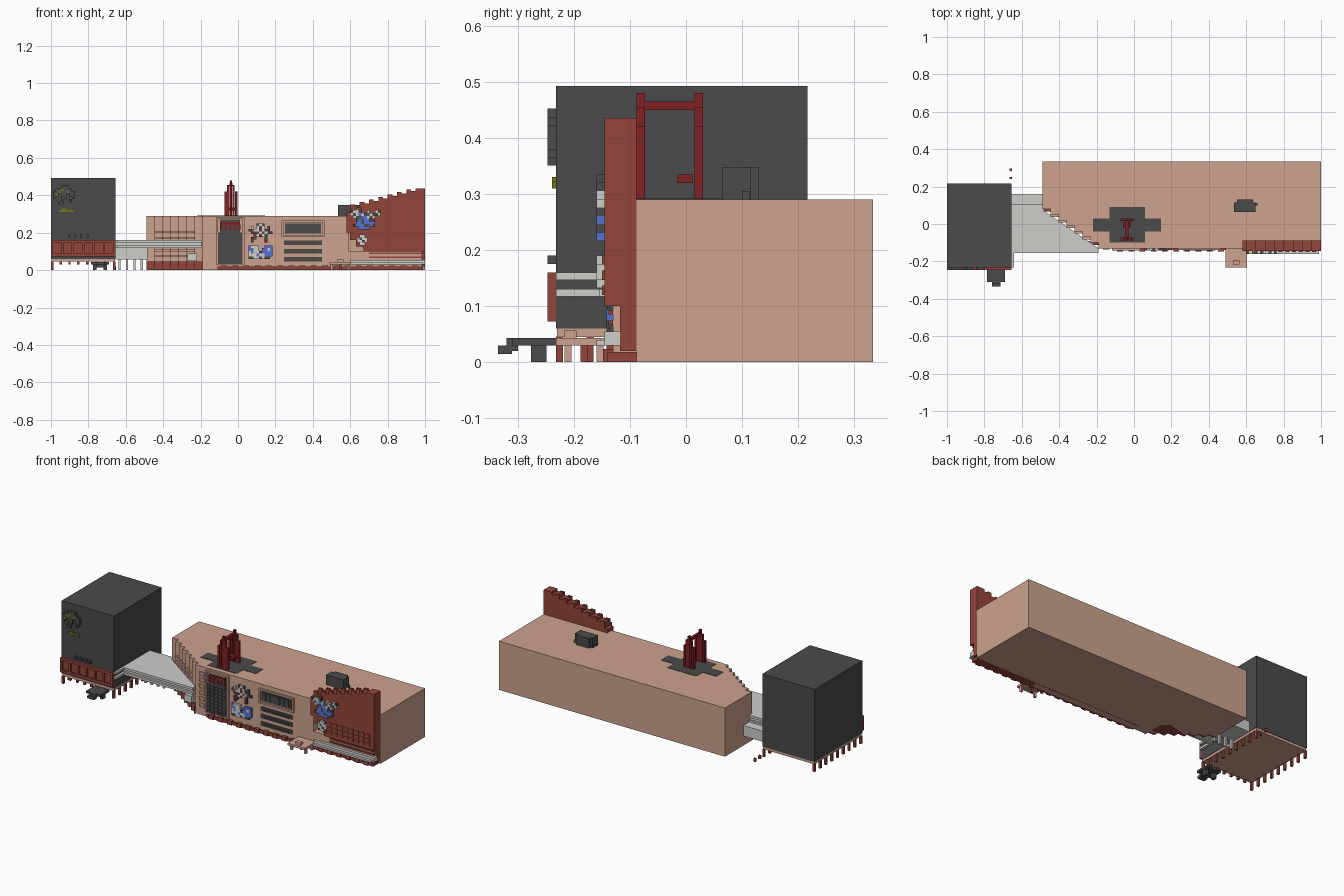
import bpy, bmesh

# ---------- colours ----------
def mat(name, r, g, b):
    m = bpy.data.materials.new(name)
    m.diffuse_color = (r, g, b, 1)
    return m

PEACH = mat("peach", 0.61, 0.365, 0.275)
DARK = mat("charcoal", 0.069, 0.069, 0.069)
BRICK = mat("brick_red", 0.29, 0.06, 0.043)
RED = mat("deep_red", 0.22, 0.015, 0.018)
WHITE = mat("off_white", 0.61, 0.62, 0.59)
BLUE = mat("blue", 0.095, 0.165, 0.63)
OLIVE = mat("olive", 0.18, 0.175, 0.007)

# ---------- helpers ----------
def finish(name, bm, mats):
    bmesh.ops.recalc_face_normals(bm, faces=bm.faces[:])
    me = bpy.data.meshes.new(name)
    bm.to_mesh(me)
    bm.free()
    for m in mats:
        me.materials.append(m)
    ob = bpy.data.objects.new(name, me)
    bpy.context.collection.objects.link(ob)
    return ob

def add_box(bm, x0, x1, y0, y1, z0, z1, index=0):
    vs = [bm.verts.new((x, y, z)) for x in (x0, x1) for y in (y0, y1) for z in (z0, z1)]
    for f in ((0, 1, 3, 2), (4, 6, 7, 5), (0, 4, 5, 1), (2, 3, 7, 6), (0, 2, 6, 4), (1, 5, 7, 3)):
        bm.faces.new([vs[i] for i in f]).material_index = index

def boxes(name, m, *items):
    bm = bmesh.new()
    for b in items:
        add_box(bm, *b)
    return finish(name, bm, [m])

def prism(name, m, pts, a, b, axis="z"):
    """Extrude a profile along z (xy points) or along y (xz points)."""
    bm = bmesh.new()
    place = (lambda p, h: (p[0], p[1], h)) if axis == "z" else (lambda p, h: (p[0], h, p[1]))
    f = bm.faces.new([bm.verts.new(place(p, a)) for p in pts])
    ext = bmesh.ops.extrude_face_region(bm, geom=[f])
    vec = (0, 0, b - a) if axis == "z" else (0, b - a, 0)
    bmesh.ops.translate(bm, vec=vec, verts=[v for v in ext["geom"] if isinstance(v, bmesh.types.BMVert)])
    return finish(name, bm, [m])

def pixels(name, rows, x0, ztop, s, y0, y1):
    """Stepped ornament from a small pattern of coloured cells."""
    key = {"D": DARK, "W": WHITE, "B": BLUE, "O": OLIVE, "R": RED}
    used = sorted(set("".join(rows)) - {"."})
    bm = bmesh.new()
    for r, row in enumerate(rows):
        for c, ch in enumerate(row):
            if ch != ".":
                add_box(bm, x0 + c * s, x0 + (c + 1) * s, y0, y1,
                        ztop - (r + 1) * s, ztop - r * s, used.index(ch))
    return finish(name, bm, [key[u] for u in used])

# ---------- main building with a stair-stepped left corner ----------
F = -0.13
N, X0, Y0 = 7, -0.49, 0.08
DX, DY = 0.30 / N, (0.08 - F) / N

def steps(off=0.0):
    out = []
    for i in range(N):
        out += [(X0 + i * DX, Y0 - i * DY - off), (X0 + (i + 1) * DX, Y0 - i * DY - off)]
    return out + [(X0 + N * DX, F - off)]

prism("main_building", PEACH,
      [(X0, 0.333)] + steps() + [(0.59, F), (0.59, -0.088), (1.0, -0.088), (1.0, 0.333)], 0, 0.29)
prism("corner_plinth", BRICK, steps(0.012) + [(-0.19, 0.05), (X0, 0.1)], 0.0, 0.045)
for n, (za, zb) in enumerate(((0.07, 0.08), (0.1, 0.11), (0.168, 0.178), (0.2, 0.21))):
    boxes(f"corner_ledge_{n}", PEACH,
          *[(X0 + i * DX, X0 + (i + 1) * DX, Y0 - i * DY - 0.012, Y0 - i * DY, za, zb) for i in range(1, N - 1)])
boxes("corner_panel", WHITE, (-0.27, -0.22, -0.125, -0.09, 0.05, 0.09))

# plinth with alternating teeth
boxes("front_plinth", BRICK, (-0.11, 0.99, F - 0.01, -0.088, 0, 0.018),
      *[(-0.09 + i * 0.06, -0.06 + i * 0.06, F - 0.018, F, 0, 0.024) for i in range(18)])

# column of small square frames
bm = bmesh.new()
for i in range(6):
    z = 0.045 + i * 0.037
    for b in ((-0.165, -0.158, z, z + 0.028), (-0.137, -0.13, z, z + 0.028),
              (-0.158, -0.137, z, z + 0.006), (-0.158, -0.137, z + 0.022, z + 0.028)):
        add_box(bm, b[0], b[1], F - 0.006, F, b[2], b[3])
finish("square_frames", bm, [PEACH])

# gridded entrance window
boxes("entrance_panel", DARK, (-0.108, 0.025, F - 0.006, F, 0.03, 0.2),
      (-0.095, 0.012, F - 0.006, F, 0.2, 0.27),
      *[(-0.105 + c * 0.0265, -0.086 + c * 0.0265, F - 0.011, F, 0.035 + r * 0.0208, 0.05 + r * 0.0208)
        for c in range(5) for r in range(8)])
boxes("entrance_fringe", RED, (-0.095, 0.012, F - 0.01, F, 0.245, 0.258),
      *[(-0.095 + i * 0.024, -0.083 + i * 0.024, F - 0.01, F, 0.215, 0.245) for i in range(5)])
boxes("entrance_frame", PEACH, (-0.118, -0.108, F - 0.012, F, 0.03, 0.28),
      (0.025, 0.035, F - 0.012, F, 0.03, 0.28), (-0.108, 0.025, F - 0.012, F, 0.272, 0.28))

# wall ornaments
pixels("upper_ornament", ["...DWD...", ".W.WDW.D.", "DDWWRWDD.", ".DRDWDWDD", "..DWRWD..", ".RD...D..", ".D....R.."],
       0.055, 0.25, 0.0145, F - 0.012, F)
pixels("lower_ornament", ["BWWW..BBB", "BBWW.BBWB", "WBWWDBBBB", "WWWBWWBBB", "DDWWDWDD."],
       0.055, 0.132, 0.0145, F - 0.012, F)

# long horizontal windows
boxes("window_frame", PEACH, (0.232, 0.462, F - 0.01, F, 0.255, 0.265), (0.232, 0.462, F - 0.01, F, 0.178, 0.188),
      (0.232, 0.242, F - 0.01, F, 0.188, 0.255), (0.452, 0.462, F - 0.01, F, 0.188, 0.255))
boxes("large_window", DARK, (0.25, 0.444, F - 0.005, F, 0.195, 0.248),
      *[(0.262 + i * 0.03, 0.28 + i * 0.03, F - 0.009, F, 0.2, 0.243) for i in range(6)])
boxes("slot_windows", DARK, *[b for z in (0.045, 0.09, 0.133) for b in
      ((0.245, 0.45, F - 0.006, F, z, z + 0.024), (0.262, 0.433, F - 0.011, F, z + 0.004, z + 0.013))])

# ---------- raised wing wall on the right ----------
tops = []
for i in range(8):
    z = 0.342 + i * 0.0133
    tops += [(0.6 + i * 0.05, z), (0.6 + (i + 1) * 0.05, z)]
prism("wing_wall", BRICK, [(0.58, 0.31), (0.58, 0.2), (0.6, 0.2), (0.6, 0.16), (0.63, 0.16), (0.63, 0.125),
      (0.67, 0.125), (0.67, 0.1), (1.0, 0.1)] + tops[::-1] + [(0.6, 0.31)], -0.145, -0.088, "y")
boxes("wing_studs", BRICK, *[(0.665 + c * 0.036, 0.685 + c * 0.036, -0.15, -0.145, z, z + 0.017)
                             for c in range(9) for z in (0.12, 0.147, 0.174)])
boxes("wing_coping", BRICK, *[(0.6 + i * 0.05, 0.625 + i * 0.05, y, y + 0.013, 0.33, 0.35 + i * 0.0133)
                              for i in range(7) for y in (-0.145, -0.101)])
boxes("wing_end", BRICK, (0.985, 1.0, -0.118, -0.088, 0.02, 0.1))
boxes("lower_wall", PEACH, (0.59, 0.985, F, -0.088, 0.018, 0.1))
boxes("lower_rails", BRICK, (0.7, 0.99, F - 0.008, F, 0.085, 0.093), (0.7, 0.99, F - 0.008, F, 0.066, 0.074))
boxes("white_ledge", WHITE, (0.6, 1.0, -0.145, -0.115, 0.03, 0.055), (0.6, 0.99, -0.16, -0.145, 0.03, 0.04))
pixels("wing_ornament", ["..OD........", "DWWD..W..WD.", "WDWBWDDWDDW.", ".WDDBBWDW...", "..DBDBB.D...",
                         "..BBDBBBB...", ".DBBBDDBD...", "...BBBB....."],
       0.6, 0.335, 0.0148, -0.16, -0.145)
pixels("wing_medallion", [".WW.", "WDWW", "WWDW", ".WW."], 0.635, 0.19, 0.0145, -0.16, -0.145)

# ---------- small front canopy ----------
boxes("front_canopy", PEACH, (0.49, 0.605, -0.232, F, 0.03, 0.043), (0.53, 0.565, -0.217, -0.195, 0.043, 0.057),
      *[(x, x + 0.013, y, y + 0.013, 0, 0.03) for x in (0.495, 0.587) for y in (-0.217, -0.16)])
boxes("canopy_legs", BRICK, (0.54, 0.553, -0.188, -0.175, 0, 0.03))

# ---------- rooftop items ----------
boxes("roof_plate", DARK, (-0.13, 0.06, -0.1, 0.09, 0.285, 0.292), (-0.22, -0.13, -0.04, 0.03, 0.285, 0.292),
      (0.06, 0.145, -0.04, 0.03, 0.285, 0.292))
bm = bmesh.new()
for y in (-0.088, 0.015):
    for x, h in ((-0.072, 0.42), (-0.058, 0.455), (-0.044, 0.48), (-0.03, 0.455), (-0.016, 0.42)):
        add_box(bm, x, x + 0.012, y, y + 0.015, 0.285, h)
add_box(bm, -0.046, -0.03, -0.073, 0.015, 0.45, 0.465)
add_box(bm, -0.06, -0.016, -0.015, 0.012, 0.32, 0.335)
finish("roof_spire", bm, [RED])
prism("roof_unit", DARK, [(0.535, 0.29), (0.65, 0.29), (0.65, 0.348), (0.535, 0.348)], 0.065, 0.115, "y")
boxes("roof_unit_back", DARK, (0.55, 0.635, 0.115, 0.13, 0.29, 0.348), (0.65, 0.66, 0.1, 0.113, 0.29, 0.305))

# ---------- dark tower block ----------
boxes("tower", DARK, (-1.0, -0.655, -0.232, 0.217, 0.06, 0.493))
boxes("tower_floor", PEACH, (-0.998, -0.657, -0.23, 0.215, 0.045, 0.06))
boxes("tower_legs", BRICK,
      *[(x, x + 0.013, -0.232 + i * 0.0545, -0.219 + i * 0.0545, 0, 0.046) for x in (-1.0, -0.668) for i in range(9)],
      *[(-0.955 + i * 0.0475, -0.942 + i * 0.0475, -0.232, -0.219, 0.03, 0.046) for i in range(6)],
      (-0.665, -0.652, 0.24, 0.252, 0, 0.02), (-0.665, -0.652, 0.284, 0.296, 0, 0.02))
boxes("balcony", BRICK, (-1.0, -0.655, -0.238, -0.232, 0.073, 0.16), (-1.0, -0.655, -0.247, -0.238, 0.073, 0.088),
      (-1.0, -0.655, -0.247, -0.238, 0.145, 0.16),
      *[(-1.0 + i * 0.0555, -0.988 + i * 0.0555, -0.247, -0.238, 0.088, 0.145) for i in range(7)])
boxes("tower_studs", DARK, *[(-0.91 + i * 0.032, -0.895 + i * 0.032, -0.247, -0.232, 0.175, 0.19) for i in range(4)])
pixels("tower_ornament", ["...DDD...", ".DDODDD..", "DDODDODD.", "DO.DD.DD.", "D..DD..D.", "...D..D..", "..DD....."],
       -0.99, 0.452, 0.0145, -0.247, -0.232)
boxes("tower_olive_strip", OLIVE, (-0.955, -0.88, -0.239, -0.232, 0.31, 0.322), (-0.94, -0.92, -0.239, -0.232, 0.322, 0.33))

# low dark landing in front of the tower
boxes("front_landing", DARK, (-0.785, -0.69, -0.31, -0.225, 0.03, 0.043), (-0.76, -0.715, -0.335, -0.31, 0.015, 0.03),
      (-0.76, -0.715, -0.32, -0.3, 0.02, 0.043),
      *[(x, x + 0.018, -0.276, -0.249, 0, 0.03) for x in (-0.775, -0.718)])

# ---------- link bridge ----------
def deck(y_front, y_back, x_end):
    return [(-0.656, y_back), (-0.48, y_back), (-0.48, 0.07), (x_end, F), (x_end, y_front), (-0.656, y_front)]

for n, z in enumerate((0.117, 0.147)):
    prism(f"bridge_deck_{n}", WHITE, deck(-0.155, 0.105, -0.19), z, z + 0.0135)
prism("bridge_core", WHITE, deck(-0.142, 0.095, -0.195), 0.13, 0.148)
boxes("bridge_rails", WHITE, (-0.656, -0.642, -0.232, -0.155, 0.117, 0.131), (-0.656, -0.642, -0.232, -0.155, 0.147, 0.16))
boxes("bridge_lower_block", WHITE, (-0.655, -0.485, 0.02, 0.16, 0.057, 0.12),
      *[(x, x + 0.013, 0.03, 0.043, 0, 0.06) for x in (-0.64, -0.6, -0.56, -0.52)])
